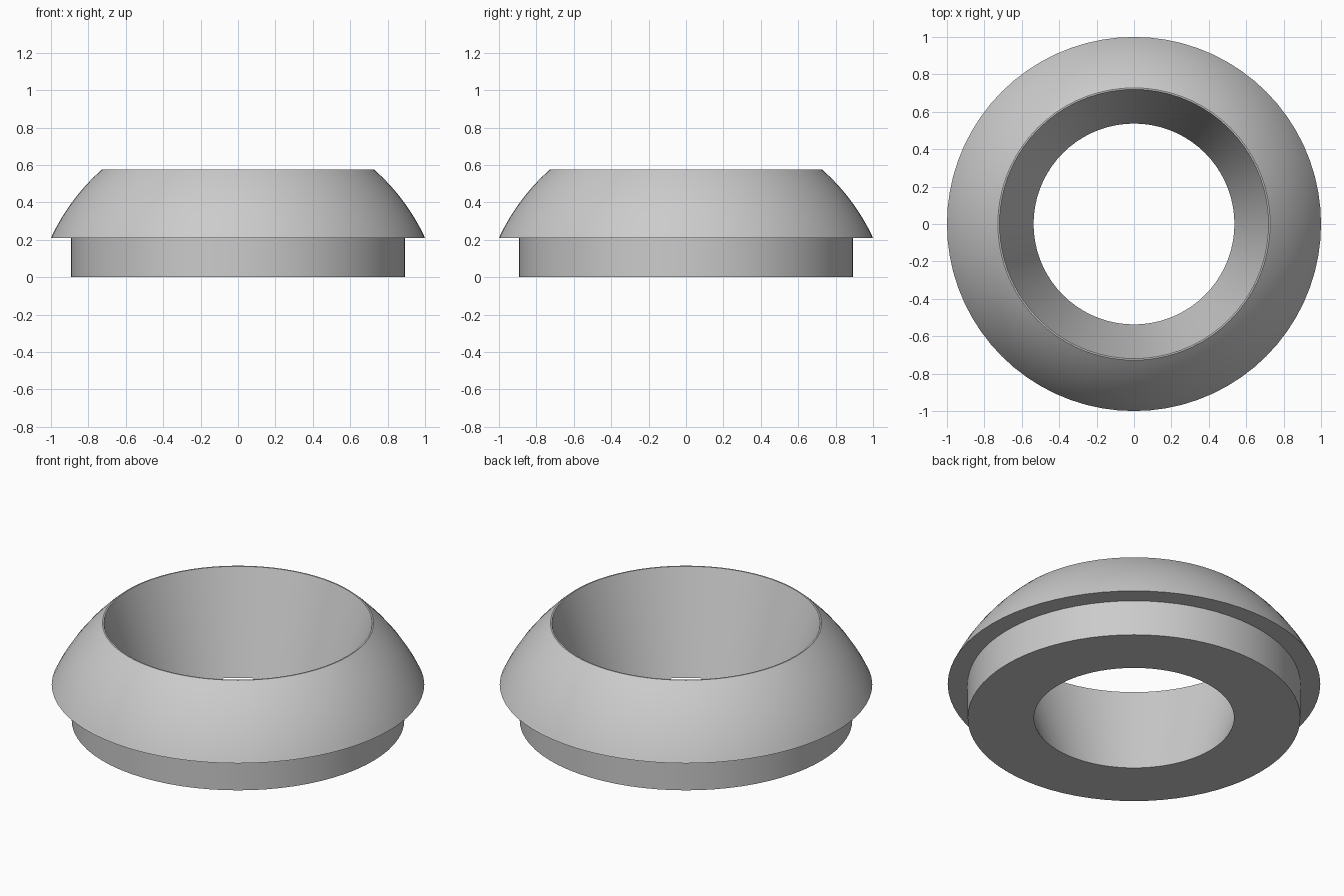
import bpy
import bmesh
import math

cube = bpy.data.objects.get("Cube")
if cube:
    bpy.data.objects.remove(cube, do_unlink=True)

SEGMENTS = 72
DOME_STEPS = 16

# Plain grey material
grey = bpy.data.materials.new("plain grey")
grey.use_nodes = True
colour = (0.6, 0.6, 0.6, 1.0)
grey.diffuse_color = colour
grey.node_tree.nodes["Principled BSDF"].inputs["Base Color"].default_value = colour


def dome_arc(bottom, top):
    """Arc between two (radius, height) points of a sphere centred on the axis."""
    (r0, z0), (r1, z1) = bottom, top
    centre = (r1 ** 2 + z1 ** 2 - r0 ** 2 - z0 ** 2) / (2 * (z1 - z0))
    radius = math.hypot(r0, z0 - centre)
    a0, a1 = math.atan2(z0 - centre, r0), math.atan2(z1 - centre, r1)
    angles = [a0 + (a1 - a0) * i / DOME_STEPS for i in range(DOME_STEPS + 1)]
    return [(radius * math.cos(a), centre + radius * math.sin(a)) for a in angles]


def revolve(name, profile):
    """Spin a closed (radius, height) profile around the z axis."""
    bm = bmesh.new()
    rings = []
    for i in range(SEGMENTS):
        a = 2 * math.pi * i / SEGMENTS
        rings.append([bm.verts.new((r * math.cos(a), r * math.sin(a), z))
                      for r, z in profile])
    for i, ring in enumerate(rings):
        after = rings[(i + 1) % SEGMENTS]
        for j in range(len(profile)):
            k = (j + 1) % len(profile)
            bm.faces.new((ring[j], after[j], after[k], ring[k]))
    bmesh.ops.recalc_face_normals(bm, faces=bm.faces)
    mesh = bpy.data.meshes.new(name)
    bm.to_mesh(mesh)
    bm.free()
    mesh.materials.append(grey)
    obj = bpy.data.objects.new(name, mesh)
    bpy.context.collection.objects.link(obj)
    bpy.ops.object.select_all(action="DESELECT")
    obj.select_set(True)
    bpy.context.view_layer.objects.active = obj
    bpy.ops.object.shade_smooth_by_angle(angle=math.radians(30))
    return obj


# Ring: tapered bore, straight base collar, overhanging domed flange, thin top lip
profile = [(0.537, 0), (0.893, 0), (0.893, 0.21)]
profile += dome_arc((1.0, 0.21), (0.728, 0.575))
profile += [(0.72, 0.575)]
revolve("domed_ring", profile)
